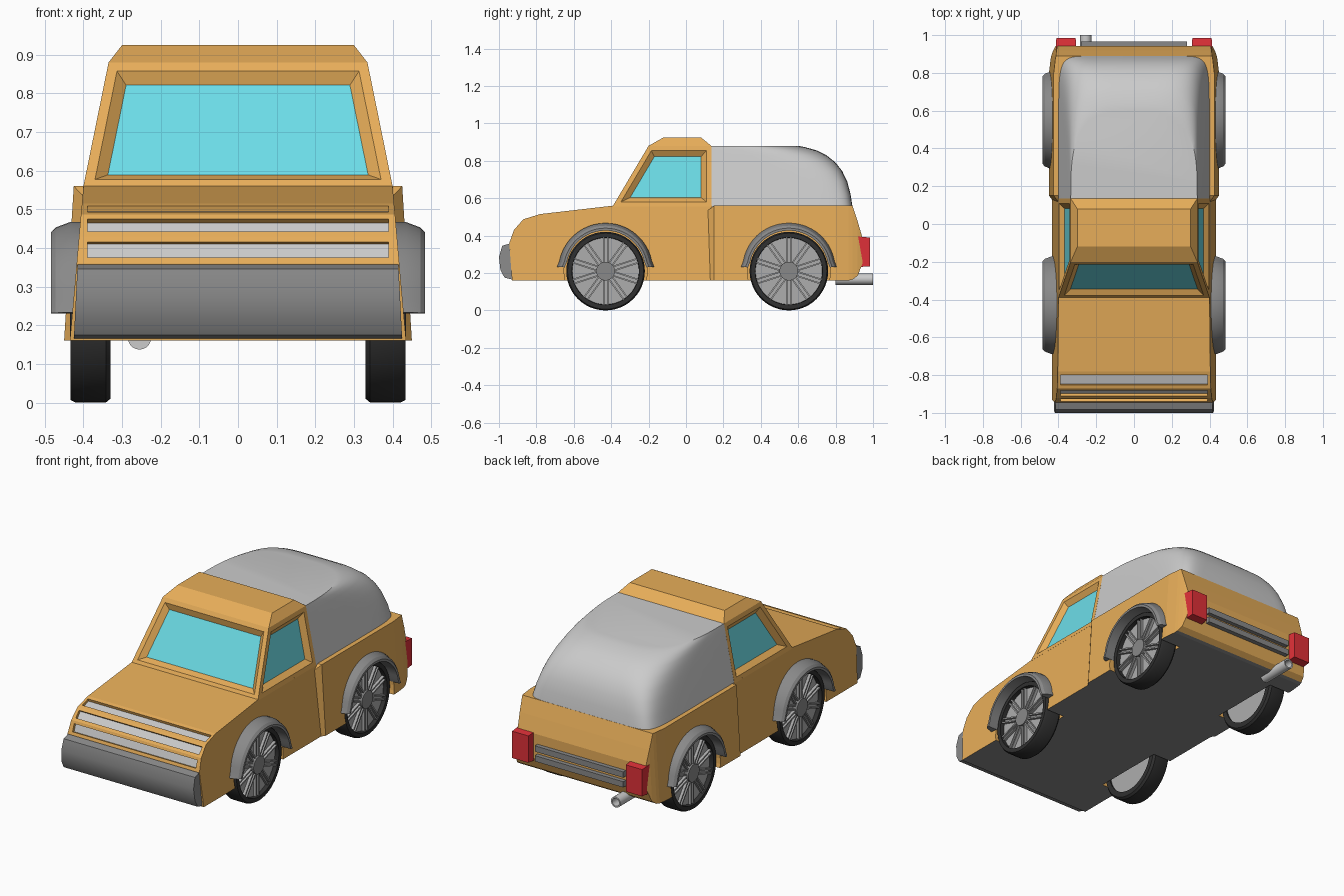
import bpy, bmesh
from math import sin, cos, pi, radians, atan2, hypot
from mathutils import Matrix, Vector

if "Cube" in bpy.data.objects:
    bpy.data.objects.remove(bpy.data.objects["Cube"])


def mat(name, r, g, b):
    m = bpy.data.materials.new(name)
    m.diffuse_color = (r, g, b, 1)
    m.use_nodes = True
    m.node_tree.nodes["Principled BSDF"].inputs["Base Color"].default_value = m.diffuse_color
    return m


ORANGE = mat("orange", 0.80, 0.42, 0.10)
DARK = mat("dark_grey", 0.25, 0.25, 0.25)
BLACK = mat("black", 0.03, 0.03, 0.03)
GLASS = mat("glass", 0.15, 0.72, 0.80)
RED = mat("red", 0.75, 0.03, 0.04)
GREY = mat("grey", 0.55, 0.55, 0.55)
RIM = mat("rim_grey", 0.42, 0.42, 0.42)


def finish(bm, name, mats=(), smooth=None, mirror=False):
    bmesh.ops.recalc_face_normals(bm, faces=bm.faces[:])
    me = bpy.data.meshes.new(name)
    bm.to_mesh(me)
    bm.free()
    ob = bpy.data.objects.new(name, me)
    bpy.context.collection.objects.link(ob)
    for m in mats:
        me.materials.append(m)
    bpy.ops.object.select_all(action='DESELECT')
    ob.select_set(True)
    bpy.context.view_layer.objects.active = ob
    if smooth:
        bpy.ops.object.shade_smooth_by_angle(angle=radians(smooth))
    if mirror:
        ob.modifiers.new("mirror", 'MIRROR')
    return ob


def loft(bm, sections, caps=True, ring=False):
    rows = [[bm.verts.new(p) for p in s] for s in sections]
    n = len(rows[0])
    for a, b in zip(rows, rows[1:] + ([rows[0]] if ring else [])):
        for i in range(n):
            j = (i + 1) % n
            bm.faces.new((a[i], a[j], b[j], b[i]))
    if caps and not ring:
        bm.faces.new(rows[0])
        bm.faces.new(rows[-1])


def box(bm, c, size, rot=Matrix()):
    bmesh.ops.create_cube(bm, size=1, matrix=Matrix.Translation(c) @ rot @ Matrix.Diagonal((*size, 1)))


def cyl(bm, c, r, depth, axis='X', n=48):
    rot = Matrix.Rotation(pi / 2, 4, 'Y' if axis == 'X' else 'X')
    bmesh.ops.create_cone(bm, cap_ends=True, segments=n, radius1=r, radius2=r, depth=depth,
                          matrix=Matrix.Translation(c) @ rot)


def cut(ob, bm):
    cutter = finish(bm, "cutter", (ORANGE,))
    m = ob.modifiers.new("cut", 'BOOLEAN')
    m.operation, m.solver, m.object = 'DIFFERENCE', 'EXACT', cutter
    bpy.context.view_layer.objects.active = ob
    bpy.ops.object.modifier_apply(modifier="cut")
    bpy.data.objects.remove(cutter)


def grey_underside(bm):
    bm.normal_update()
    bmesh.ops.recalc_face_normals(bm, faces=bm.faces[:])
    for f in bm.faces:
        if f.normal.z < -0.95:
            f.material_index = 1


def cut_wheel_wells(ob, y):
    bm = bmesh.new()
    for s in (1, -1):
        cyl(bm, (s * 0.47, y, 0.21), 0.222, 0.3)
    cut(ob, bm)


# Front body: side profile with sides leaning in
nose = [(-0.945, 0.36), (-0.92, 0.43), (-0.87, 0.487), (-0.78, 0.515)]
profile = [(-0.93, 0.16)] + nose + [(-0.39, 0.56), (0.14, 0.56), (0.14, 0.16)]
bm = bmesh.new()
loft(bm, [[(s * (0.435 - 0.0875 * (z - 0.16)), y, z) for y, z in profile] for s in (1, -1)])
grey_underside(bm)
front = finish(bm, "front_body", (ORANGE, DARK))
cut_wheel_wells(front, -0.43)

# Grille slots in the nose with grey slats at the bottom
slots, slats = bmesh.new(), bmesh.new()
for (y0, z0), (y1, z1) in zip(nose, nose[1:]):
    length, a = hypot(y1 - y0, z1 - z0), atan2(z1 - z0, y1 - y0)
    mid = Vector((0, (y0 + y1) / 2, (z0 + z1) / 2))
    inward, rot = Vector((0, sin(a), -cos(a))), Matrix.Rotation(a, 4, 'X')
    box(slots, mid, (0.78, length * 0.58, 0.05), rot)
    box(slats, mid + inward * 0.021, (0.779, length * 0.57, 0.012), rot)
cut(front, slots)
finish(slats, "grille_slats", (GREY,))

# Rear body: sections along the length (y, bottom, top, inset)
bm = bmesh.new()
secs = []
for y, zb, zt, d in [(0.11, 0.16, 0.53, 0.03), (0.15, 0.16, 0.56, 0), (0.80, 0.16, 0.56, 0),
                     (0.87, 0.16, 0.56, 0.008), (0.89, 0.165, 0.56, 0.012),
                     (0.918, 0.185, 0.475, 0.02), (0.943, 0.25, 0.39, 0.03)]:
    wb, wt = (0.45 - 0.0625 * (z - 0.16) - d for z in (zb, zt))
    secs.append([(-wb, y, zb), (wb, y, zb), (wt, y, zt), (-wt, y, zt)])
loft(bm, secs)
grey_underside(bm)
rear = finish(bm, "rear_body", (ORANGE, DARK))
cut_wheel_wells(rear, 0.55)

# Cabin with recessed windscreen and side windows
bm = bmesh.new()
loft(bm, [[(-w, y0, z), (w, y0, z), (w, y1, z), (-w, y1, z)] for z, w, y0, y1 in
          [(0.555, 0.401, -0.393, 0.135), (0.88, 0.335, -0.2, 0.135), (0.925, 0.30, -0.12, 0.08)]])
bmesh.ops.recalc_face_normals(bm, faces=bm.faces[:])
panes = [f for f in bm.faces if 0.6 < f.calc_center_median().z < 0.8 and f.normal.y < 0.5]
for pane in panes:
    bmesh.ops.inset_region(bm, faces=[pane], thickness=0.026, use_even_offset=True)
    bmesh.ops.inset_region(bm, faces=[pane], thickness=0.028, depth=-0.024, use_even_offset=True)
    pane.material_index = 1
finish(bm, "cabin", (ORANGE, GLASS))

# Rounded cover over the load bed: superellipse outlines stacked in height
bm = bmesh.new()
secs = []
for z, back, n in [(0.555, 0.89, 12), (0.62, 0.88, 11), (0.69, 0.862, 9), (0.745, 0.835, 7.5),
                   (0.79, 0.80, 6.2), (0.83, 0.75, 5), (0.855, 0.70, 4.3), (0.872, 0.64, 3.6),
                   (0.88, 0.60, 3.2)]:
    w = 0.40 - 0.2 * (z - 0.555)
    ring = []
    for i in range(41):
        c, s = cos(pi * i / 40), max(sin(pi * i / 40), 0)
        x = w * abs(c) ** (2 / n) * (1 if c > 0 else -1)
        ring.append((x if i != 20 else 0, 0.13 + (back - 0.13) * s ** (2 / n), z))
    secs.append(ring)
loft(bm, secs)
finish(bm, "bed_cover", (GREY,), smooth=30)

# Front bumper
bm = bmesh.new()
bump = [(-0.93, 0.165), (-0.97, 0.175), (-0.992, 0.215), (-1.0, 0.285), (-0.983, 0.345), (-0.945, 0.357)]
loft(bm, [[(s * (0.425 - 0.05 * (z - 0.16) - d), y, z) for y, z in bump] for s, d in ((1, 0), (-1, 0))])
finish(bm, "front_bumper", (DARK,), smooth=35)

# Tail bars, tail lights and exhaust
bm = bmesh.new()
for z in (0.318, 0.262):
    box(bm, (0, 0.945, z), (0.56, 0.045, 0.033))
finish(bm, "tail_bars", (DARK,))

bm = bmesh.new()
box(bm, (0.36, 0.947, 0.313), (0.11, 0.076, 0.165))
for v in bm.verts:
    if v.co.y > 0.95:
        v.co.z = 0.313 + (v.co.z - 0.313) * 0.93
        v.co.x = 0.36 + (v.co.x - 0.36) * 0.93
finish(bm, "tail_light", (RED,), mirror=True)

bm = bmesh.new()
loft(bm, [[(-0.255 + r * cos(pi * i / 10), y, 0.167 + r * sin(pi * i / 10)) for i in range(20)]
          for y, r in ((0.80, 0.03), (1.0, 0.03), (1.0, 0.022), (0.9, 0.022))])
finish(bm, "exhaust_pipe", (GREY,), smooth=35)

# Wheels and arches, built on one side and mirrored
for end, yc in (("front", -0.43), ("rear", 0.55)):
    def polar(r, x, a, zc=0.21):
        return (x, yc + r * cos(a), zc + r * sin(a))

    bm = bmesh.new()
    tyre = [(0.17, 0.33), (0.20, 0.33), (0.21, 0.342), (0.21, 0.42), (0.203, 0.434), (0.18, 0.434), (0.178, 0.405)]
    loft(bm, [[polar(r, x, 2 * pi * i / 48) for r, x in tyre] for i in range(48)], ring=True)
    finish(bm, end + "_tyre", (BLACK,), smooth=35, mirror=True)

    bm = bmesh.new()
    cyl(bm, (0.375, yc, 0.21), 0.179, 0.07)
    for i in range(10):
        rot = Matrix.Rotation(2 * pi * (i + 0.5) / 10, 4, 'X')
        for side in (-0.011, 0.011):
            c = Vector((0.416, yc, 0.21)) + rot @ Vector((0, 0.11, side))
            box(bm, c, (0.02, 0.14, 0.008), rot)
    finish(bm, end + "_rim", (RIM,), mirror=True)

    bm = bmesh.new()
    cyl(bm, (0.415, yc, 0.21), 0.05, 0.04, n=32)
    finish(bm, end + "_hub", (DARK,), smooth=35, mirror=True)

    bm = bmesh.new()
    arch = [(0.212, 0.39), (0.252, 0.39), (0.252, 0.435), (0.238, 0.472), (0.225, 0.484), (0.212, 0.484)]
    secs = []
    for i in range(25):
        a = radians(4 + 172 * i / 24)
        flare = 0.008 if i in (0, 24) else 0
        secs.append([polar(r + flare, x, a, 0.215) for r, x in arch])
    loft(bm, secs)
    finish(bm, end + "_wheel_arch", (DARK,), smooth=25, mirror=True)
